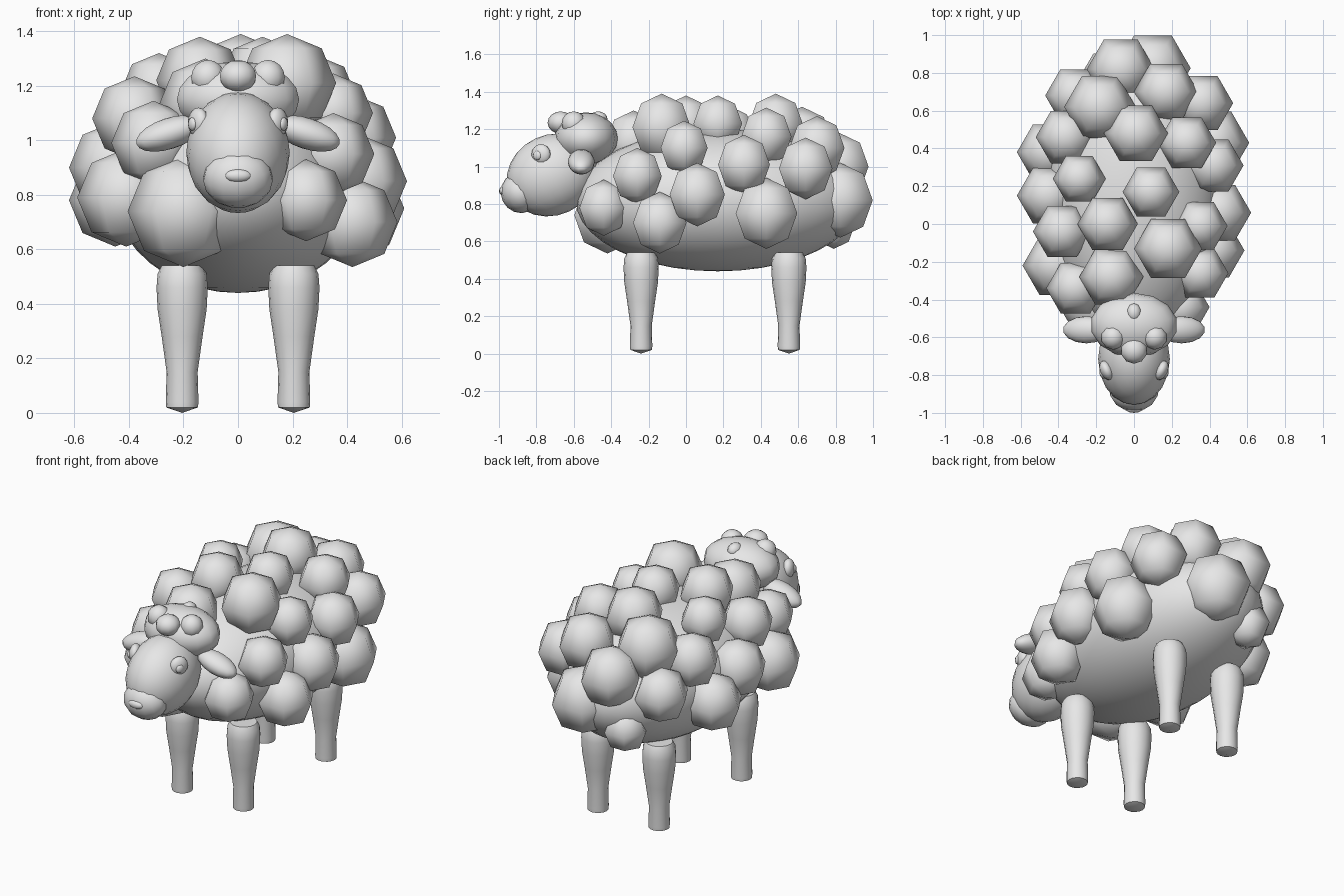
import bpy
import bmesh
from math import radians

cube = bpy.data.objects.get("Cube")
if cube:
    bpy.data.objects.remove(cube, do_unlink=True)

# One plain grey for everything
GREY = (0.8, 0.8, 0.8, 1)
grey = bpy.data.materials.new("plain_grey")
grey.use_nodes = True
grey.diffuse_color = GREY
grey.node_tree.nodes["Principled BSDF"].inputs["Base Color"].default_value = GREY


def finish(obj, name, angle):
    obj.name = name
    obj.data.materials.append(grey)
    bpy.ops.object.select_all(action="DESELECT")
    obj.select_set(True)
    bpy.context.view_layer.objects.active = obj
    bpy.ops.object.shade_smooth_by_angle(angle=radians(angle))
    return obj


def ellipsoid(name, centre, radii, segments=20, rings=12, turn=(0, 0, 0)):
    bpy.ops.mesh.primitive_uv_sphere_add(
        segments=segments, ring_count=rings, radius=1, location=centre,
        rotation=[radians(a) for a in turn])
    obj = bpy.context.object
    obj.scale = radii
    return finish(obj, name, 60)


def lathe(name, profile, x, y, sides=16):
    """Stack of (radius, height) rings, closed at both ends."""
    bm = bmesh.new()
    loop = None
    for radius, z in profile:
        ring = bmesh.ops.create_circle(bm, segments=sides, radius=radius)["verts"]
        for v in ring:
            v.co.z = z
        if loop:
            for i in range(sides):
                j = (i + 1) % sides
                bm.faces.new((loop[i], loop[j], ring[j], ring[i]))
        else:
            tip = bm.verts.new((0, 0, 0))
            for i in range(sides):
                bm.faces.new((tip, ring[(i + 1) % sides], ring[i]))
        loop = ring
    bm.faces.new(loop)
    bmesh.ops.recalc_face_normals(bm, faces=bm.faces[:])
    mesh = bpy.data.meshes.new(name)
    bm.to_mesh(mesh)
    bm.free()
    obj = bpy.data.objects.new(name, mesh)
    obj.location = (x, y, 0)
    bpy.context.collection.objects.link(obj)
    return finish(obj, name, 40)


# Body core
ellipsoid("body", (0, 0.17, 0.82), (0.46, 0.76, 0.38), 32, 20)

# Six-sided wool tufts with a corner facing each side: x, y, z, radius
left_tufts = [
    (.25, -.44, .78, .15), (.35, -.26, .95, .15), (.42, -.14, .7, .165),
    (.45, .06, .85, .17), (.35, -.01, 1.1, .145), (.18, -.13, 1.21, .18),
    (.09, .17, 1.23, .15), (.28, .43, 1.16, .155), (.42, .31, 1.01, .16),
    (.42, .43, .75, .19), (.36, .64, .99, .165), (.17, .7, 1.1, .17),
    (.1, .825, .82, .2),
]
right_tufts = [
    (-.2, -.42, .74, .205), (-.31, -.34, .99, .155), (-.41, -.22, .79, .18),
    (-.12, -.28, 1.13, .17), (-.14, 0, 1.22, .16), (-.38, -.04, 1.08, .155),
    (-.29, .24, 1.18, .14), (-.45, .15, .9, .17), (-.45, .38, .78, .17),
    (-.36, .46, 1.04, .16), (-.18, .62, 1.13, .19), (-.31, .68, .9, .16),
    (-.07, .82, 1, .18), (-.15, .79, .69, .13),
]
middle_tufts = [(.01, .48, 1.22, .17), (0, -.46, .81, .14)]
for side, tufts in (("left", left_tufts), ("right", right_tufts), ("middle", middle_tufts)):
    for x, y, z, r in tufts:
        ellipsoid("wool_tuft_" + side, (x, y, z), (r, r, r), 6, 4, (0, 0, 30))

# Legs, bulging at the thigh and narrow at the ankle
leg_profile = [(.058, .02), (.06, .04), (.057, .15), (.075, .28),
               (.09, .38), (.094, .46), (.09, .51), (.075, .54)]
for end, y in (("front", -.24), ("back", .55)):
    for side, x in (("left", .205), ("right", -.205)):
        lathe(f"{end}_{side}_leg", leg_profile, x, y)

# Head, muzzle and nose
ellipsoid("head", (0, -.715, .955), (.19, .25, .215), turn=(25, 0, 0))
ellipsoid("muzzle", (0, -.885, .86), (.13, .105, .11), 14, 8, (25, 0, 0))
ellipsoid("nose", (0, -.975, .87), (.05, .025, .025), 12, 8)

# Eyes and ears on both sides
for side, s in (("left", 1), ("right", -1)):
    ellipsoid(side + "_eye", (s * .145, -.775, 1.065), (.035, .055, .055), 14, 8, (0, 0, s * -25))
    ellipsoid(side + "_pupil", (s * .167, -.795, 1.06), (.015, .025, .025), 10, 6, (0, 0, s * -25))
    ellipsoid(side + "_ear", (s * .252, -.56, 1.025), (.13, .072, .057), 14, 10, (0, s * 18, 0))

# Woolly cap with small curls
ellipsoid("head_wool", (0, -.535, 1.15), (.23, .17, .14), 14, 10)
ellipsoid("front_curl", (0, -.67, 1.235), (.07, .07, .06), 10, 8)
for side, s in (("left", 1), ("right", -1)):
    ellipsoid(side + "_curl", (s * .11, -.6, 1.23), (.065, .065, .065), 10, 8)
ellipsoid("back_curl", (0, -.47, 1.255), (.04, .05, .04), 10, 8)
